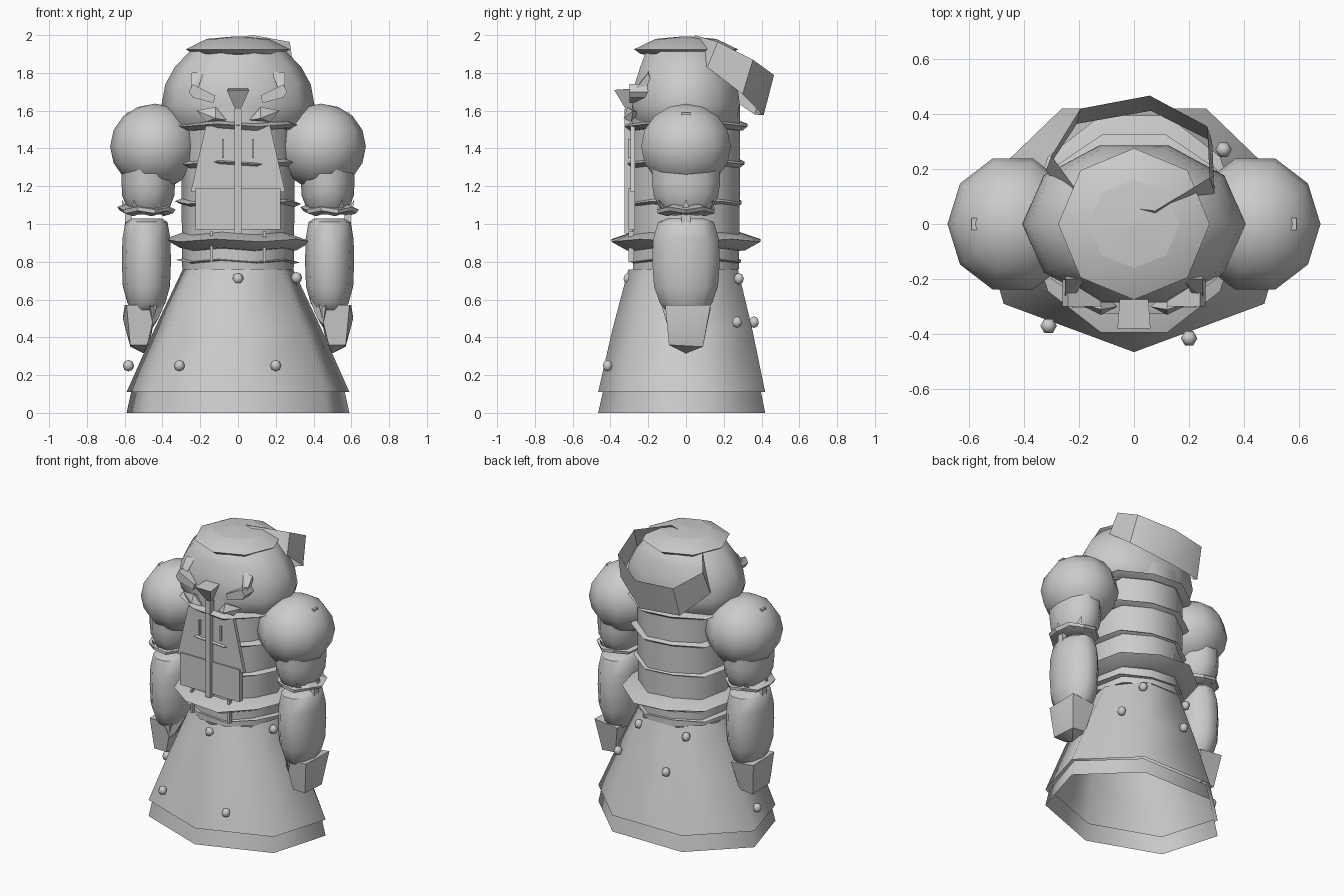
import bpy, bmesh
from math import sin, cos, pi, radians
from mathutils import Vector, Matrix

cube = bpy.data.objects.get("Cube")
if cube:
    bpy.data.objects.remove(cube)

grey = bpy.data.materials.new("plain_grey")
grey.use_nodes = True
grey.diffuse_color = (0.6, 0.6, 0.6, 1)
grey.node_tree.nodes["Principled BSDF"].inputs["Base Color"].default_value = (0.6, 0.6, 0.6, 1)


def add(name, bm, smooth=50):
    bmesh.ops.recalc_face_normals(bm, faces=bm.faces)
    mesh = bpy.data.meshes.new(name)
    bm.to_mesh(mesh)
    bm.free()
    mesh.materials.append(grey)
    ob = bpy.data.objects.new(name, mesh)
    bpy.context.collection.objects.link(ob)
    if smooth:
        bpy.ops.object.select_all(action='DESELECT')
        ob.select_set(True)
        bpy.context.view_layer.objects.active = ob
        bpy.ops.object.shade_smooth_by_angle(angle=radians(smooth))


def loft(name, rings, n=10, phase=0, centre=(0, 0), caps=True, place=None, smooth=50):
    """Skin rings of (x radius, y radius, z)."""
    bm = bmesh.new()
    loops = []
    for rx, ry, z in rings:
        loop = []
        for i in range(n):
            a = radians(phase) + 2 * pi * i / n
            p = Vector((centre[0] + rx * cos(a), centre[1] + ry * sin(a), z))
            loop.append(bm.verts.new(place(p, i) if place else p))
        loops.append(loop)
    for a, b in zip(loops, loops[1:]):
        for i in range(n):
            j = (i + 1) % n
            bm.faces.new((a[i], a[j], b[j], b[i]))
    if caps:
        bm.faces.new(loops[0])
        bm.faces.new(loops[-1])
    add(name, bm, smooth)


def ball(name, pos, size, u=10, v=8):
    bm = bmesh.new()
    bmesh.ops.create_uvsphere(bm, u_segments=u, v_segments=v, radius=1)
    bmesh.ops.rotate(bm, matrix=Matrix.Rotation(pi / 2, 3, 'Z'), verts=bm.verts)
    bmesh.ops.scale(bm, vec=size, verts=bm.verts)
    bmesh.ops.translate(bm, vec=pos, verts=bm.verts)
    add(name, bm, 60)


def box(name, pos, size):
    bm = bmesh.new()
    bmesh.ops.create_cube(bm, size=1)
    bmesh.ops.scale(bm, vec=size, verts=bm.verts)
    bmesh.ops.translate(bm, vec=pos, verts=bm.verts)
    add(name, bm, 0)


def prism(name, outline, y0, y1, side=1):
    """Extrude an x/z outline from y0 to y1."""
    bm = bmesh.new()
    face = bm.faces.new([bm.verts.new((x * side, y0, z)) for x, z in outline])
    out = bmesh.ops.extrude_face_region(bm, geom=[face])["geom"]
    moved = [v for v in out if isinstance(v, bmesh.types.BMVert)]
    bmesh.ops.translate(bm, vec=(0, y1 - y0, 0), verts=moved)
    add(name, bm, 0)


def hull(name, points, side=1, smooth=0):
    bm = bmesh.new()
    for x, y, z in points:
        bm.verts.new((x * side, y, z))
    bmesh.ops.convex_hull(bm, input=bm.verts)
    add(name, bm, smooth)


# Robe: flared skirt over a separate hem, both open below
loft("skirt", [(.605, .465, .11), (.455, .39, .44), (.3, .305, .76)], 7, -90, caps=False, smooth=62)
loft("hem", [(.605, .465, 0), (.58, .44, .112)], 7, -90, caps=False, smooth=62)

# Torso with its ribs and belt
loft("torso", [(.295, .295, .76), (.3, .3, 1.2), (.3, .3, 1.63)])


def wavy(p, i):
    return p + Vector((0, 0, .01 if i % 2 else -.004))


for k, (z, r) in enumerate([(1.52, .368), (1.32, .35), (1.11, .335), (.8, .33)]):
    thick = .022 if z > 1 else .01
    loft(f"rib_{k}", [(.28, .28, z - thick), (r - .05, r - .055, z - thick),
                      (r, r - .025, z), (.28, .28, z + thick)], 10, place=wavy, smooth=30)
loft("belt", [(.28, .28, .86), (.31, .33, .865), (.387, .415, .91), (.28, .29, .95)],
     10, place=wavy, smooth=30)

# Chest panel, lower apron and centre rod
prism("chest_panel", [(-.17, 1.52), (.17, 1.52), (.25, 1.17), (-.25, 1.17)], -.295, -.27)
prism("apron", [(-.225, 1.19), (.225, 1.19), (.225, .97), (-.225, .97)], -.305, -.27)
box("centre_rod", (0, -.3, 1.28), (.035, .05, .66))
for s in (-1, 1):
    box("apron_strip", (s * .14, -.29, .88), (.015, .03, .16))
    box("chest_strip", (s * .08, -.297, 1.4), (.01, .02, .1))

# Head and flat cap
loft("head", [(.34, .25, 1.5), (.385, .285, 1.56), (.405, .3, 1.63), (.385, .285, 1.74),
              (.335, .255, 1.83), (.25, .22, 1.92), (.13, .12, 1.975)])
loft("cap", [(.2, .2, 1.895), (.24, .24, 1.9), (.275, .275, 1.925), (.165, .16, 1.98)],
     8, smooth=30)
loft("cap_crown", [(.165, .16, 1.98), (.02, .02, 1.993)], 8, smooth=30)


# Tilted hood resting on the back of the head, its rim sloping backwards
def hood_place(p, i):
    if p.z > .5:
        z = 1.965 - .5 * (p.y - .1)
    else:
        z = 1.82 - .76 * (p.y - .08)
    return Vector((p.x, p.y, z + .12 * p.x))


def hood_ring(rx, ry, y, level):
    return [(rx * cos(radians(79 + i * 360 / 7)), y + ry * sin(radians(79 + i * 360 / 7)), level)
            for i in range(7)]


bm = bmesh.new()
hood = [[bm.verts.new(hood_place(Vector(p), i)) for i, p in enumerate(hood_ring(*ring))]
        for ring in ((.32, .215, .2, 0), (.3, .215, .255, 1))]
for i in range(7):
    j = (i + 1) % 7
    bm.faces.new((hood[0][i], hood[0][j], hood[1][j], hood[1][i]))
add("hood", bm, 45)

# Face: pointed nose, angled brows, fangs
hull("nose", [(-.06, -.38, 1.71), (.06, -.38, 1.71), (0, -.3, 1.575),
              (-.05, -.24, 1.72), (.05, -.24, 1.72), (0, -.25, 1.6)])
for s in (-1, 1):
    prism("brow", [(.13, 1.64), (.12, 1.68), (.24, 1.74), (.26, 1.7), (.24, 1.67)], -.3, -.2, s)
    hull("brow_tip", [(.18, -.2, 1.81), (.25, -.2, 1.8), (.22, -.27, 1.69),
                      (.25, -.27, 1.71), (.24, -.17, 1.72)], s)
    hull("fang", [(.06, -.3, 1.55), (.12, -.33, 1.56), (.12, -.31, 1.62),
                  (.22, -.28, 1.6), (.12, -.25, 1.59), (.17, -.29, 1.54)], s)

# Arms
for s in (-1, 1):
    side = "left" if s > 0 else "right"
    x = s * .485
    ball(side + "_shoulder", (s * .44, 0, 1.41), (.237, .25, .227))
    loft(side + "_upper_arm", [(.09, .11, 1.05), (.115, .15, 1.09), (.138, .18, 1.15),
                               (.142, .19, 1.22), (.14, .19, 1.4)], 10, centre=(s * .475, 0))
    loft(side + "_cuff", [(.09, .1, 1.045), (.14, .16, 1.06), (.155, .16, 1.08), (.1, .1, 1.1)],
         10, centre=(x, 0), place=wavy, smooth=30)
    for a in range(0, 360, 60):
        c, d = cos(radians(a)), sin(radians(a))
        hull(side + "_cuff_spike", [(.485 + c * .12 - d * .03, d * .13 + c * .03, 1.06),
                                    (.485 + c * .12 + d * .03, d * .13 - c * .03, 1.06),
                                    (.485 + c * .09, d * .09, 1.06),
                                    (.485 + c * .13, d * .17, 1.13)], s)
    loft(side + "_forearm", [(.07, .1, .53), (.1, .145, .58), (.125, .178, .67), (.13, .188, .8),
                             (.127, .183, .92), (.112, .155, 1.01), (.08, .1, 1.03)],
         10, centre=(x, 0))
    # Mitten hand with a separate thumb
    hull(side + "_hand", [(.43, -.11, .57), (.59, -.11, .57), (.43, .13, .55), (.6, .13, .57),
                          (.61, 0, .5), (.57, -.09, .36), (.57, .09, .35), (.5, 0, .315),
                          (.48, -.09, .36), (.47, .09, .36)], s, 40)
    hull(side + "_thumb", [(.38, -.03, .6), (.47, -.14, .6), (.49, .02, .6),
                           (.42, -.08, .5), (.45, -.1, .47), (.47, -.02, .42)], s, 40)
    box(side + "_shoulder_stud", (s * .58, 0, 1.578), (.02, .045, .025))
    box(side + "_arm_stud", (s * .58, 0, 1.04), (.03, .045, .09))

# Small beads scattered over the robe
for x, y, z in [(0, -.305, .71), (.31, -.06, .715), (-.31, -.37, .25), (.2, -.415, .25),
                (-.58, .06, .25), (.325, .27, .48), (-.1, .36, .48), (-.19, .27, .71),
                (.16, .28, .71)]:
    ball("bead", (x, y, z), (.03, .03, .031), 6, 4)
